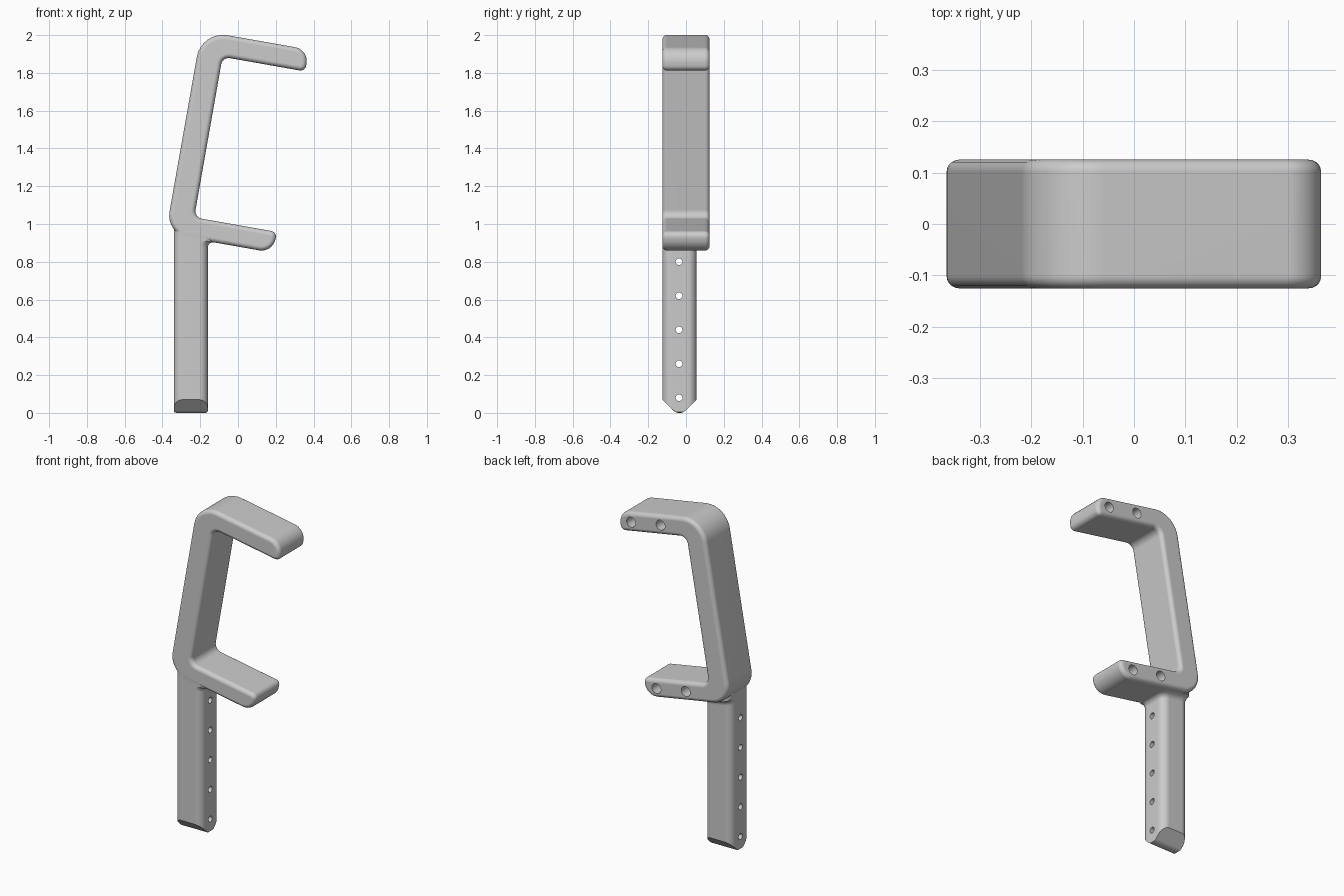
import bpy, bmesh, math
from mathutils import Vector, Matrix

if "Cube" in bpy.data.objects:
    bpy.data.objects.remove(bpy.data.objects["Cube"])

TILT = math.radians(10)
C, S = math.cos(TILT), math.sin(TILT)


def tilted(u, v):
    """Bracket coordinates (leaning 10 degrees) to front-view x, z."""
    return Vector((u * C + v * S, -u * S + v * C))


def rounded(corners, seg=8):
    """Outline with every (point, radius) corner replaced by an arc."""
    out = []
    n = len(corners)
    for i, (p, r) in enumerate(corners):
        a = (corners[i - 1][0] - p).normalized()
        b = (corners[(i + 1) % n][0] - p).normalized()
        half = math.acos(max(-1, min(1, a.dot(b)))) / 2
        centre = p + (a + b).normalized() * (r / math.sin(half))
        d = r / math.tan(half)
        s, e = p + a * d - centre, p + b * d - centre
        sweep = math.pi - 2 * half
        for k in range(seg + 1):
            t = k / seg
            out.append(centre + (s * math.sin((1 - t) * sweep) + e * math.sin(t * sweep)) / math.sin(sweep))
    return out


def loft(bm, rings):
    """Closed solid through a list of equal point rings."""
    rings = [[bm.verts.new(p) for p in ring] for ring in rings]
    for lo, hi in zip(rings, rings[1:]):
        for i in range(len(lo)):
            bm.faces.new((lo[i - 1], lo[i], hi[i], hi[i - 1]))
    bm.faces.new(rings[0])
    bm.faces.new(rings[-1])
    bmesh.ops.recalc_face_normals(bm, faces=bm.faces[:])


def make_object(name, bm):
    bmesh.ops.remove_doubles(bm, verts=bm.verts[:], dist=1e-5)
    bmesh.ops.recalc_face_normals(bm, faces=bm.faces[:])
    mesh = bpy.data.meshes.new(name)
    bm.to_mesh(mesh)
    bm.free()
    ob = bpy.data.objects.new(name, mesh)
    bpy.context.collection.objects.link(ob)
    return ob


def boolean(target, other, op):
    m = target.modifiers.new(op, 'BOOLEAN')
    m.operation, m.solver, m.object = op, 'EXACT', other
    bpy.context.view_layer.update()
    bpy.context.view_layer.objects.active = target
    bpy.ops.object.modifier_apply(modifier=m.name)
    bpy.data.objects.remove(other)


# C-shaped bracket: tilted profile, extruded along y, rims rounded
LEFT, INNER, TIP = -0.542, -0.408, 0.036
BOT, LOW, HIGH, TOP = 0.867, 0.979, 1.842, 1.959
profile = rounded([(tilted(u, v), r) for u, v, r in (
    (LEFT, BOT, 0.12), (TIP, BOT, 0.075), (TIP, LOW, 0.03), (INNER, LOW, 0.04),
    (INNER, HIGH, 0.04), (TIP, HIGH, 0.03), (TIP, TOP, 0.075), (LEFT, TOP, 0.14))])
bm = bmesh.new()
loft(bm, [[(p.x, y, p.y) for p in profile] for y in (-0.125, 0.125)])
rims = [e for e in bm.edges if abs(e.verts[0].co.y - e.verts[1].co.y) < 1e-5]
bmesh.ops.bevel(bm, geom=rims, offset=0.024, offset_type='OFFSET', segments=5, profile=0.5,
                affect='EDGES', clamp_overlap=False)
bracket = make_object("hook_bracket", bm)

# Post: rounded-square column flaring into the underside of the lower arm
X0, X1, Y0, Y1, FLARE = -0.34, -0.16, -0.1245, 0.055, 0.035


def ring(flare, z_of_x):
    x1, y1 = X1 + flare, Y1 + flare
    pts = rounded([(Vector(p), 0.045) for p in ((X0, Y0), (x1, Y0), (x1, y1), (X0, y1))])
    return [(p.x, p.y, z_of_x(p.x)) for p in pts]


def underside(x):
    return (BOT - x * S) / C


rings = [ring(0, lambda x: 0.0)]
for k in range(7):
    a = math.radians(15 * k)
    rings.append(ring(FLARE * (1 - math.cos(a)),
                      lambda x: underside(x) - FLARE * (1 - math.sin(a))))
rings.append(ring(FLARE, lambda x: underside(x) + 0.04))
bm = bmesh.new()
loft(bm, rings)

# Wedge-shaped foot with softened tip
for y, side in ((Y0, -1), (Y1, 1)):
    cut = bmesh.ops.bisect_plane(bm, geom=bm.verts[:] + bm.edges[:] + bm.faces[:],
                                 plane_co=(0, y, 0.07), plane_no=(0, side, -1), clear_outer=True)
    bmesh.ops.holes_fill(bm, edges=[e for e in bm.edges if e.is_boundary], sides=0)
bmesh.ops.recalc_face_normals(bm, faces=bm.faces[:])
tip = [e for e in bm.edges if max(v.co.z for v in e.verts) < 1e-4]
bmesh.ops.bevel(bm, geom=tip, offset=0.014, offset_type='OFFSET', segments=3, profile=0.5,
                affect='EDGES')
post = make_object("post", bm)


def drill(target, places, radius, depth, rot):
    b = bmesh.new()
    for p in places:
        bmesh.ops.create_cone(b, cap_ends=True, segments=24, radius1=radius, radius2=radius,
                              depth=depth, matrix=Matrix.Translation(p) @ rot)
    boolean(target, make_object("hole_cutter", b), 'DIFFERENCE')


# Pin holes through the post, blind holes in the back of both arms
drill(post, [(-0.25, -0.037, 0.08 + 0.18 * i) for i in range(5)], 0.018, 0.4,
      Matrix.Rotation(math.pi / 2, 4, 'Y'))
boolean(bracket, post, 'UNION')
spots = [tilted(u, v) for u in (-0.05, -0.25) for v in ((BOT + LOW) / 2, (HIGH + TOP) / 2)]
drill(bracket, [(p.x, 0.125, p.y) for p in spots], 0.03, 0.2,
      Matrix.Rotation(math.pi / 2, 4, 'X'))

# Smooth shading with flat faces kept flat
bpy.ops.object.select_all(action='DESELECT')
bracket.select_set(True)
bpy.context.view_layer.objects.active = bracket
bpy.ops.object.shade_smooth_by_angle(angle=math.radians(30))
wn = bracket.modifiers.new("weighted_normals", 'WEIGHTED_NORMAL')
wn.keep_sharp = True
